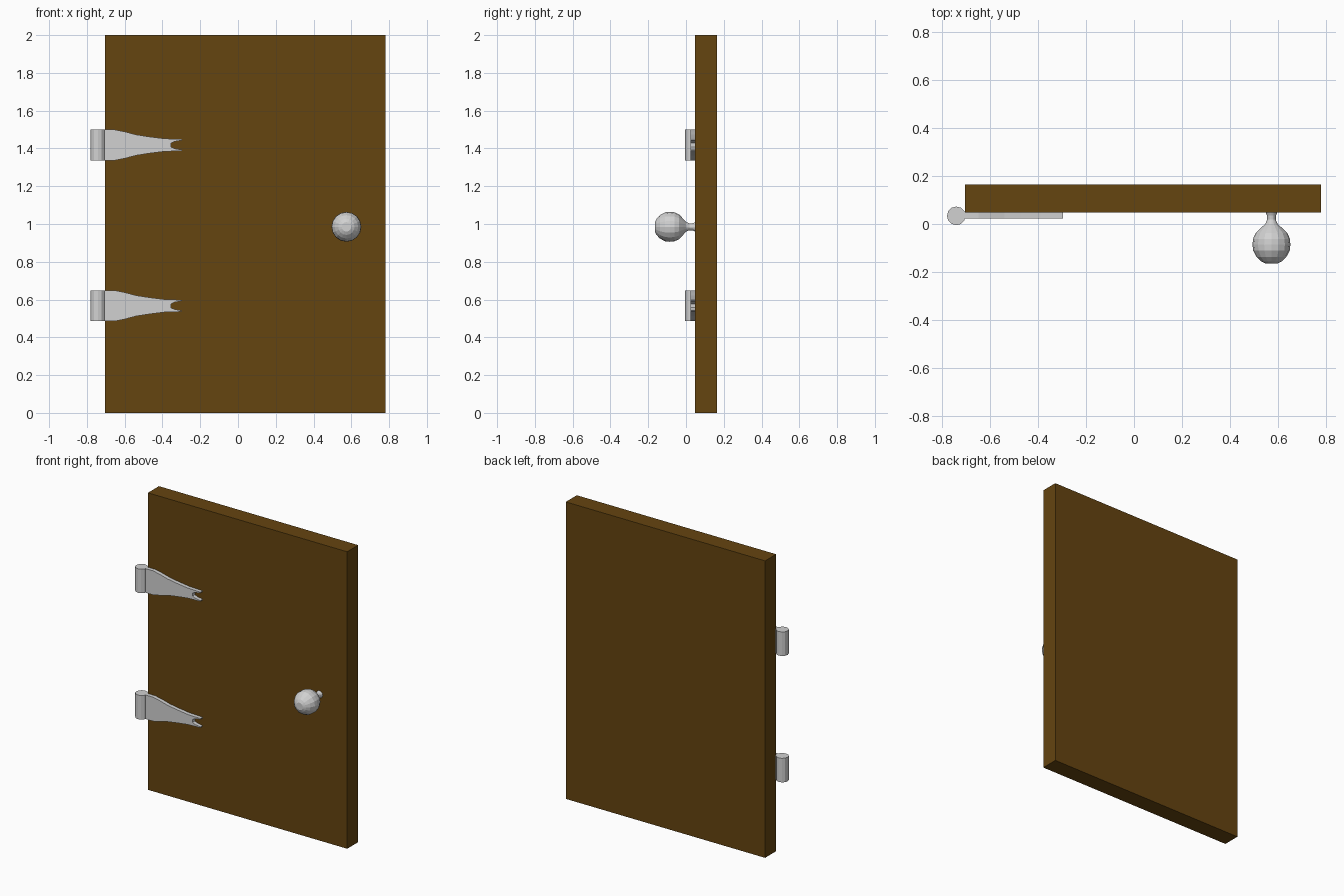
import bpy, bmesh
from math import cos, sin, pi

cube = bpy.data.objects.get("Cube")
if cube:
    bpy.data.objects.remove(cube, do_unlink=True)


def make_material(name, rgb):
    mat = bpy.data.materials.new(name)
    mat.use_nodes = True
    color = (*rgb, 1)
    mat.diffuse_color = color
    mat.node_tree.nodes["Principled BSDF"].inputs["Base Color"].default_value = color
    return mat


def add_object(name, bm, mat):
    bmesh.ops.recalc_face_normals(bm, faces=bm.faces)
    mesh = bpy.data.meshes.new(name)
    bm.to_mesh(mesh)
    bm.free()
    mesh.materials.append(mat)
    obj = bpy.data.objects.new(name, mesh)
    bpy.context.collection.objects.link(obj)
    return obj


def prism(name, outline, depth, mat):
    """Extrude a closed loop of 3D points along the depth vector."""
    bm = bmesh.new()
    face = bm.faces.new([bm.verts.new(p) for p in outline])
    extruded = bmesh.ops.extrude_face_region(bm, geom=[face])["geom"]
    verts = [v for v in extruded if isinstance(v, bmesh.types.BMVert)]
    bmesh.ops.translate(bm, verts=verts, vec=depth)
    return add_object(name, bm, mat)


def lathe_y(name, profile, x, z, sides, mat):
    """Turn (radius, y) points around an axis parallel to y, capping both ends."""
    bm = bmesh.new()
    angles = [2 * pi * i / sides for i in range(sides)]
    rings = [[bm.verts.new((x + r * cos(a), y, z + r * sin(a))) for a in angles]
             for r, y in profile]
    for lower, upper in zip(rings, rings[1:]):
        for i in range(sides):
            j = (i + 1) % sides
            bm.faces.new((lower[i], lower[j], upper[j], upper[i]))
    bm.faces.new(rings[0])
    bm.faces.new(rings[-1])
    return add_object(name, bm, mat)


wood = make_material("dark brown wood", (0.13, 0.058, 0.005))
metal = make_material("light grey metal", (0.64, 0.64, 0.64))

# Door slab
front, back = 0.048, 0.165
left, right = 0.78, -0.705
prism("door_panel", [(right, front, 0), (left, front, 0), (left, back, 0), (right, back, 0)],
      (0, 0, 2), wood)

# Hinges: round barrel plus a tapering strap with a forked tip
half_strap = [(-0.73, 0.081), (-0.65, 0.081), (-0.60, 0.071), (-0.54, 0.055),
              (-0.47, 0.044), (-0.39, 0.034), (-0.297, 0.031), (-0.297, 0.025),
              (-0.335, 0.019), (-0.355, 0.010)]
for label, z in (("upper", 1.418), ("lower", 0.567)):
    barrel = [(-0.742 + 0.039 * cos(i * pi / 6), 0.034 + 0.039 * sin(i * pi / 6), z - 0.081)
              for i in range(12)]
    prism(label + "_hinge_barrel", barrel, (0, 0, 0.162), metal)
    strap = [(x, 0.023, z + h) for x, h in half_strap]
    strap += [(x, 0.023, z - h) for x, h in reversed(half_strap)]
    prism(label + "_hinge_strap", strap, (0, 0.03, 0), metal)

# Knob: flared neck running into a faceted ball
knob = [(0.025, 0.05), (0.019, 0.035), (0.018, 0.018), (0.026, 0.0), (0.046, -0.018),
        (0.066, -0.037), (0.077, -0.062), (0.079, -0.086), (0.077, -0.110),
        (0.062, -0.138), (0.043, -0.156), (0.025, -0.165)]
lathe_y("door_knob", knob, 0.574, 0.985, 16, metal)
